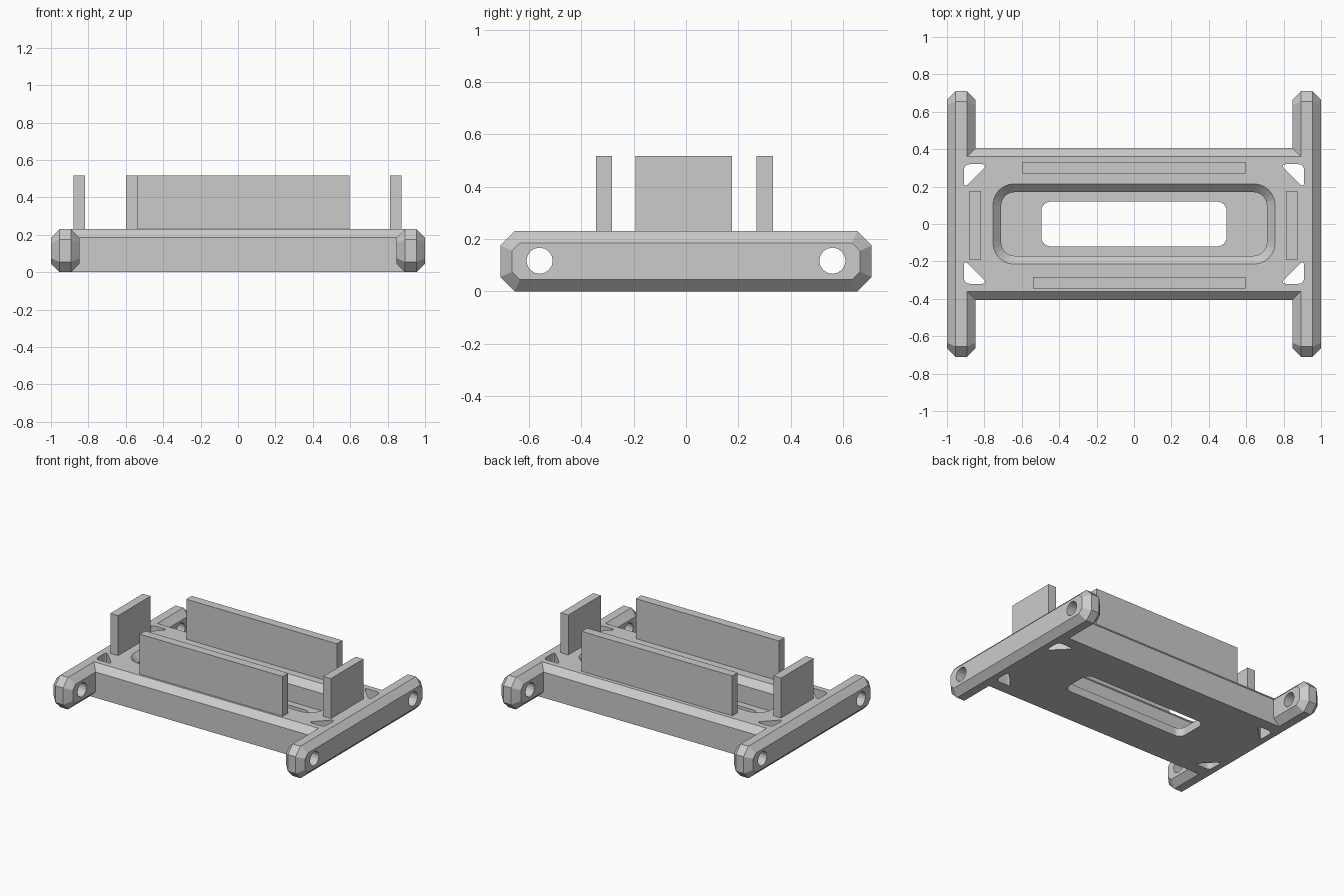
import bpy, bmesh
from math import sin, cos, pi
from mathutils import Vector

cube = bpy.data.objects.get("Cube")
if cube:
    bpy.data.objects.remove(cube, do_unlink=True)

grey = bpy.data.materials.new("light_grey")
grey.use_nodes = True
grey.diffuse_color = (0.6, 0.6, 0.6, 1)
grey.node_tree.nodes["Principled BSDF"].inputs["Base Color"].default_value = (0.6, 0.6, 0.6, 1)

TOP = 0.23       # deck height
CHAMFER = 0.045


def loft(name, loops):
    """Skin a stack of matching point loops and cap both ends."""
    bm = bmesh.new()
    rings = [[bm.verts.new(p) for p in loop] for loop in loops]
    n = len(rings[0])
    for a, b in zip(rings, rings[1:]):
        for i in range(n):
            j = (i + 1) % n
            bm.faces.new((a[i], a[j], b[j], b[i]))
    bm.faces.new(rings[0])
    bm.faces.new(rings[-1])
    bmesh.ops.recalc_face_normals(bm, faces=bm.faces)
    mesh = bpy.data.meshes.new(name)
    bm.to_mesh(mesh)
    bm.free()
    mesh.materials.append(grey)
    obj = bpy.data.objects.new(name, mesh)
    bpy.context.collection.objects.link(obj)
    return obj


def box(name, x0, x1, y0, y1, z0, z1):
    base = [(x0, y0), (x1, y0), (x1, y1), (x0, y1)]
    return loft(name, [[(x, y, z) for x, y in base] for z in (z0, z1)])


def rounded_rect(hx, hy, r, z, steps=6):
    pts = []
    for k, (sx, sy) in enumerate([(1, 1), (-1, 1), (-1, -1), (1, -1)]):
        for i in range(steps + 1):
            a = (k + i / steps) * pi / 2
            pts.append((sx * (hx - r) + r * cos(a), sy * (hy - r) + r * sin(a), z))
    return pts


def octagon(x, hy, z0, z1, cut):
    yz = [(-hy + cut, z0), (hy - cut, z0), (hy, z0 + cut), (hy, z1 - cut),
          (hy - cut, z1), (-hy + cut, z1), (-hy, z1 - cut), (-hy, z0 + cut)]
    return [(x, y, z) for y, z in yz]


def rounded_triangle(corners, r, z, steps=4):
    """Soften each corner with a short quadratic curve."""
    pts = []
    for i, c in enumerate(corners):
        c = Vector(c)
        a = c + (Vector(corners[i - 1]) - c).normalized() * r
        b = c + (Vector(corners[(i + 1) % 3]) - c).normalized() * r
        for k in range(steps + 1):
            t = k / steps
            p = a * (1 - t) ** 2 + c * 2 * t * (1 - t) + b * t ** 2
            pts.append((p.x, p.y, z))
    return pts


def combine(target, tool, operation):
    mod = target.modifiers.new("cut", 'BOOLEAN')
    mod.operation = operation
    mod.solver = 'EXACT'
    mod.object = tool
    bpy.context.view_layer.objects.active = target
    bpy.ops.object.modifier_apply(modifier=mod.name)
    bpy.data.objects.remove(tool, do_unlink=True)


# Deck with chamfered long top edges
HY = 0.405
profile = [(-HY, 0), (HY, 0), (HY, TOP - CHAMFER), (HY - CHAMFER, TOP),
           (CHAMFER - HY, TOP), (-HY, TOP - CHAMFER)]
base = loft("base_frame", [[(x, y, z) for y, z in profile] for x in (-0.91, 0.91)])

# Side rails, chamfered all round
for s in (-1, 1):
    c, i = CHAMFER, 0.03
    rail = loft("side_rail", [
        octagon(s * 0.848, 0.71 - c, c, TOP - c, i),
        octagon(s * 0.893, 0.71, 0, TOP, 0.055),
        octagon(s * 0.955, 0.71, 0, TOP, 0.055),
        octagon(s * 1.0, 0.71 - c, c, TOP - c, i)])
    combine(base, rail, 'UNION')

# Recess with a bevelled rim, then the slot through its floor
recess = loft("recess_cutter", [
    rounded_rect(0.71, 0.17, 0.07, 0.06),
    rounded_rect(0.71, 0.17, 0.07, TOP - CHAMFER),
    rounded_rect(0.755, 0.215, 0.115, TOP),
    rounded_rect(0.755, 0.215, 0.115, TOP + 0.1)])
combine(base, recess, 'DIFFERENCE')
slot = loft("slot_cutter", [rounded_rect(0.495, 0.12, 0.05, z) for z in (-0.1, 0.15)])
combine(base, slot, 'DIFFERENCE')

# Corner openings and rail bolt holes
for sx in (-1, 1):
    for sy in (-1, 1):
        tri = [(sx * 0.91, sy * 0.32), (sx * 0.78, sy * 0.32), (sx * 0.91, sy * 0.19)]
        opening = loft("corner_cutter", [rounded_triangle(tri, 0.035, z) for z in (-0.1, 0.4)])
        combine(base, opening, 'DIFFERENCE')
        ring = [(0.05 * cos(a * pi / 8), 0.05 * sin(a * pi / 8)) for a in range(16)]
        bolt = loft("bolt_cutter", [[(sx * x, sy * 0.56 + u, 0.117 + v) for u, v in ring]
                                    for x in (0.8, 1.1)])
        combine(base, bolt, 'DIFFERENCE')

# Upright walls around the recess
WALL = 0.517
box("back_wall", -0.6, 0.597, 0.27, 0.332, TOP, WALL)
box("front_wall", -0.54, 0.597, -0.345, -0.283, TOP, WALL)
box("left_wall", 0.812, 0.873, -0.193, 0.176, TOP, WALL)
box("right_wall", -0.88, -0.818, -0.193, 0.176, TOP, WALL)
